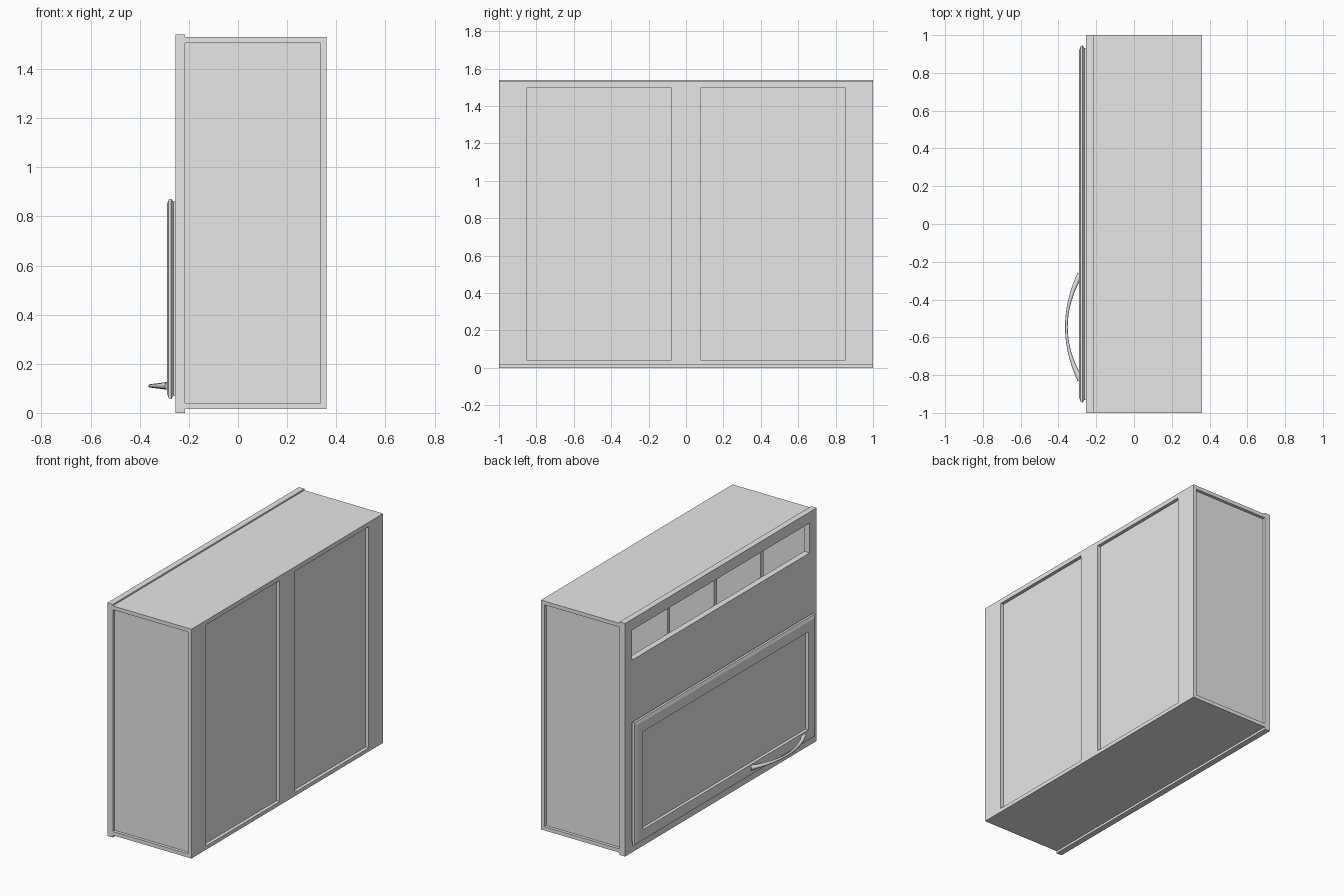
import bpy, bmesh, math
from mathutils import Vector

cube = bpy.data.objects.get("Cube")
if cube:
    bpy.data.objects.remove(cube, do_unlink=True)

grey = bpy.data.materials.new("light_grey")
grey.use_nodes = True
grey.diffuse_color = (0.8, 0.8, 0.8, 1)
grey.node_tree.nodes["Principled BSDF"].inputs["Base Color"].default_value = (0.8, 0.8, 0.8, 1)


def finish(name, bm):
    bmesh.ops.recalc_face_normals(bm, faces=bm.faces)
    mesh = bpy.data.meshes.new(name)
    bm.to_mesh(mesh)
    bm.free()
    mesh.materials.append(grey)
    obj = bpy.data.objects.new(name, mesh)
    bpy.context.collection.objects.link(obj)
    return obj


def box(name, x, y, z):
    """Box spanning the given (min, max) ranges."""
    bm = bmesh.new()
    bmesh.ops.create_cube(bm, size=1)
    for v in bm.verts:
        v.co = Vector([(a + b) / 2 + c * (b - a) for (a, b), c in zip((x, y, z), v.co)])
    return finish(name, bm)


def rect_loft(name, loops, closed=False):
    """Bridge rectangles (x, half_y, z0, z1); cap the ends or join last to first."""
    bm = bmesh.new()
    rings = [[bm.verts.new((x, sy * h, z)) for sy, z in ((-1, z0), (1, z0), (1, z1), (-1, z1))]
             for x, h, z0, z1 in loops]
    pairs = list(zip(rings, rings[1:]))
    if closed:
        pairs.append((rings[-1], rings[0]))
    else:
        bm.faces.new(rings[0])
        bm.faces.new(rings[-1])
    for a, b in pairs:
        for i in range(4):
            j = (i + 1) % 4
            bm.faces.new((a[i], a[j], b[j], b[i]))
    return finish(name, bm)


def cut(target, x, y, z):
    """Carve a box out of the target."""
    cutter = box("cutter", x, y, z)
    cutter.hide_render = True
    mod = target.modifiers.new("cut", 'BOOLEAN')
    mod.operation = 'DIFFERENCE'
    mod.solver = 'EXACT'
    mod.object = cutter
    bpy.context.view_layer.objects.active = target
    bpy.ops.object.modifier_apply(modifier=mod.name)
    bpy.data.objects.remove(cutter, do_unlink=True)


# Carcass: hollow box with recessed side and back panels
FRAME_BACK = -0.215
carcass = box("carcass", (FRAME_BACK, 0.36), (-1, 1), (0.015, 1.53))
cut(carcass, (-0.4, 0.32), (-0.955, 0.955), (0.04, 1.505))
for s in (-1, 1):
    cut(carcass, (-0.4, 0.335), sorted((s * 0.98, s * 1.1)), (0.04, 1.505))
    cut(carcass, (0.338, 0.5), sorted((s * 0.08, s * 0.85)), (0.04, 1.5))

# Upright dividers behind the open slots
for i, y in enumerate((-0.487, 0, 0.487)):
    box(f"divider_{i + 1}", (FRAME_BACK, 0.32), (y - 0.015, y + 0.015), (0.04, 1.505))

# Face frame with one long opening near the top
outer, opening = (1, 0, 1.54), (0.927, 1.27, 1.467)
rect_loft("face_frame", [(-0.255, *outer), (-0.255, *opening),
                         (FRAME_BACK, *opening), (FRAME_BACK, *outer)], closed=True)

# Door with moulded edge and sunken panel
rect_loft("door", [
    (-0.255, 0.932, 0.07, 0.86),
    (-0.263, 0.932, 0.07, 0.86),
    (-0.272, 0.945, 0.056, 0.872),
    (-0.282, 0.942, 0.06, 0.868),
    (-0.290, 0.920, 0.08, 0.848),
    (-0.290, 0.862, 0.135, 0.782),
    (-0.270, 0.862, 0.135, 0.782),
])

# Bowed handle, thin in the middle and thicker at the ends
curve = bpy.data.curves.new("door_handle", 'CURVE')
curve.dimensions = '3D'
curve.bevel_depth = 1.0
curve.bevel_resolution = 2
curve.use_fill_caps = True
steps = 20
spline = curve.splines.new('POLY')
spline.points.add(steps)
for i, p in enumerate(spline.points):
    t = 2 * i / steps - 1
    p.co = (-0.284 - 0.074 * (1 - t * t), -0.545 + 0.28 * t, 0.11, 1)
    p.radius = 0.007 + 0.009 * t * t
curve.materials.append(grey)
handle = bpy.data.objects.new("door_handle", curve)
bpy.context.collection.objects.link(handle)
bpy.ops.object.select_all(action='DESELECT')
handle.select_set(True)
bpy.context.view_layer.objects.active = handle
bpy.ops.object.convert(target='MESH')
bpy.ops.object.shade_smooth_by_angle(angle=math.radians(50))
